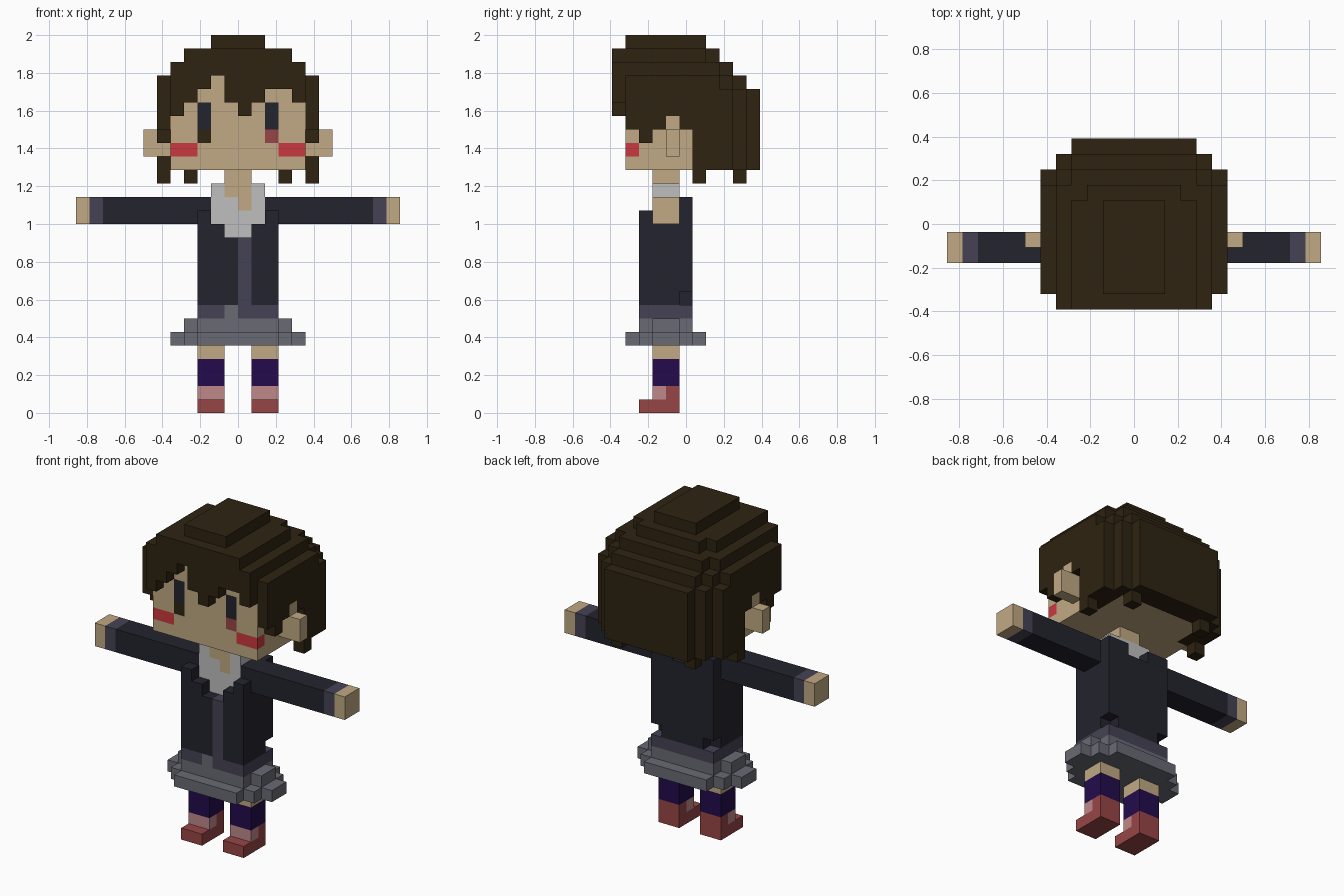
import bpy
import bmesh

if "Cube" in bpy.data.objects:
    bpy.data.objects.remove(bpy.data.objects["Cube"])

V = 2 / 28          # edge length of one cube
cubes = {}          # (i, j, k) -> (part, colour)

COLOURS = {         # sRGB 0-255, converted to linear below
    "skin": (193, 169, 131), "hair_brown": (46, 35, 17), "jacket_navy": (35, 35, 46),
    "trim_slate": (69, 66, 84), "shirt_white": (191, 191, 192), "skirt_grey": (105, 106, 116),
    "sock_purple": (35, 11, 76), "shoe_red": (151, 69, 69), "shoe_pink": (191, 136, 138),
    "cheek_red": (201, 56, 63),
}


def linear(c):
    c /= 255
    return c / 12.92 if c <= 0.04045 else ((c + 0.055) / 1.055) ** 2.4


def fill(part, colour, x, y, z, mirror=False):
    """Fill a block of cubes; colour None carves it away."""
    for i in range(*x):
        for j in range(*y):
            for k in range(*z):
                for n in ((i, -1 - i) if mirror else (i,)):
                    if colour:
                        cubes[n, j, k] = (part, colour)
                    else:
                        cubes.pop((n, j, k), None)


def both(part, colour, x, y, z):
    fill(part, colour, x, y, z, True)


# Legs, socks and shoes
both("legs", "skin", (1, 3), (3, 5), (4, 5))
both("legs", "sock_purple", (1, 3), (3, 5), (2, 4))
both("shoes", "shoe_red", (1, 3), (2, 5), (0, 1))
both("shoes", "shoe_pink", (1, 3), (3, 4), (1, 2))
both("shoes", "shoe_red", (1, 3), (4, 5), (1, 2))

# Stepped skirt
for half, y0, y1 in ((5, 3, 5), (4, 2, 6), (3, 1, 7)):
    both("skirt", "skirt_grey", (0, half), (y0, y1), (5, 6))
both("skirt", "skirt_grey", (0, 4), (3, 5), (6, 7))
both("skirt", "skirt_grey", (0, 3), (2, 6), (6, 7))

# Jacket with hem, front placket, open collar and notches at the back
both("jacket", "jacket_navy", (0, 3), (2, 6), (8, 15))
both("jacket", "jacket_navy", (0, 3), (5, 6), (15, 16))
both("jacket", "trim_slate", (0, 3), (2, 6), (7, 8))
fill("jacket", "skirt_grey", (-1, 0), (2, 3), (7, 8))
fill("jacket", "trim_slate", (0, 1), (2, 3), (8, 13))
both("jacket", None, (0, 2), (2, 3), (14, 15))
both("jacket", None, (0, 1), (2, 3), (13, 14))
both("jacket", None, (0, 1), (5, 6), (15, 16))
both("jacket", None, (2, 3), (5, 6), (8, 9))

# Shirt and neck
both("shirt", "shirt_white", (0, 2), (3, 5), (8, 17))
both("neck", "skin", (0, 1), (3, 5), (17, 18))
both("neck", "skin", (0, 1), (3, 4), (16, 17))
fill("neck", "skin", (0, 1), (3, 4), (15, 16))

# Arms: sleeve, cuff, hand
for colour, x in (("jacket_navy", (2, 10)), ("trim_slate", (10, 11)), ("skin", (11, 12))):
    both("arms", colour, x, (3, 5), (14, 16))

# Hair volume: layers of overlapping blocks (half width, front, back)
LAYERS = [
    (18, 24, ((6, 1, 9), (5, 0, 10), (4, 0, 11))),
    (24, 25, ((6, 1, 8), (5, 0, 9), (4, 0, 10))),
    (25, 26, ((5, 0, 8), (4, 0, 9))),
    (26, 27, ((4, 0, 7), (3, 0, 8))),
    (27, 28, ((2, 1, 7),)),
]
for z0, z1, blocks in LAYERS:
    for half, y0, y1 in blocks:
        both("hair", "hair_brown", (0, half), (y0, y1), (z0, z1))

# Trim the hair at the sides around face and ears
for y, bottom in ((1, 21), (2, 20), (3, 21), (4, 22), (5, 21)):
    both("hair", None, (5, 6), (y, y + 1), (18, bottom))

# Uneven fringe, one bottom height per column from left to right
for n, bottom in enumerate((22, 23, 24, 25, 23, 22, 23, 24, 24, 23)):
    if n < 5:
        fill("hair", None, (n - 5, n - 4), (0, 1), (18, bottom))
    else:
        fill("hair", None, (n - 5, n - 4), (0, 1), (18, bottom))

# Loose locks at the nape
both("hair", "hair_brown", (5, 6), (6, 7), (17, 18))
both("hair", "hair_brown", (3, 4), (9, 10), (17, 18))

# Head and ears
both("head", "skin", (0, 5), (1, 6), (18, 25))
both("head", "skin", (0, 4), (6, 9), (18, 24))
both("ears", "skin", (5, 7), (4, 5), (19, 21))
both("ears", "skin", (5, 6), (4, 5), (21, 22))

# Eyes and cheeks
both("head", "cheek_red", (3, 5), (1, 2), (19, 20))
both("head", "jacket_navy", (2, 3), (1, 2), (21, 23))
fill("head", "hair_brown", (-3, -2), (1, 2), (20, 21))
fill("head", "shoe_red", (2, 3), (1, 2), (20, 21))

# Materials
mats = {}
for name, rgb in COLOURS.items():
    mats[name] = bpy.data.materials.new(name)
    mats[name].diffuse_color = (*map(linear, rgb), 1)

# Turn each part into a mesh of its exposed cube faces
names = list(COLOURS)
for part in sorted({p for p, _ in cubes.values()}):
    bm = bmesh.new()
    for cell, (owner, colour) in cubes.items():
        if owner != part:
            continue
        for axis in range(3):
            for side in (0, 1):
                near = list(cell)
                near[axis] += 2 * side - 1
                if tuple(near) in cubes:
                    continue
                corners = []
                for a, b in ((0, 0), (1, 0), (1, 1), (0, 1)):
                    p = list(cell)
                    p[axis] += side
                    p[(axis + 1) % 3] += a
                    p[(axis + 2) % 3] += b
                    corners.append(bm.verts.new((p[0] * V, (p[1] - 5.5) * V, p[2] * V)))
                face = bm.faces.new(corners if side else corners[::-1])
                face.material_index = names.index(colour)
    bmesh.ops.remove_doubles(bm, verts=bm.verts, dist=V / 100)
    mesh = bpy.data.meshes.new(part)
    for name in names:
        mesh.materials.append(mats[name])
    bm.to_mesh(mesh)
    bm.free()
    bpy.context.collection.objects.link(bpy.data.objects.new(part, mesh))

for m in bpy.data.materials:
    if m.users and not m.is_grease_pencil:
        m.use_nodes = True
        m.node_tree.nodes["Principled BSDF"].inputs["Base Color"].default_value = m.diffuse_color
